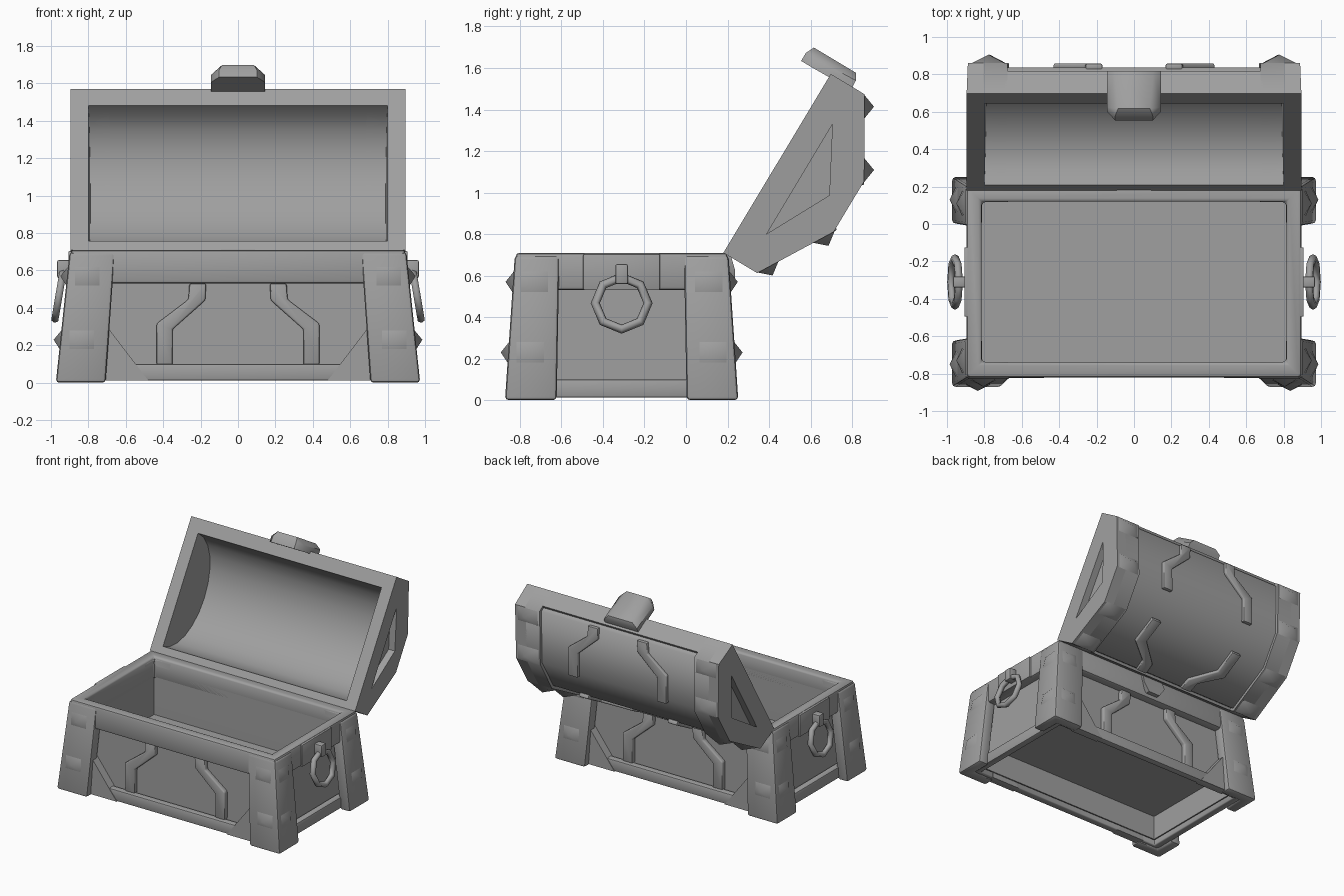
import bpy, bmesh, math
from mathutils import Vector

if "Cube" in bpy.data.objects:
    bpy.data.objects.remove(bpy.data.objects["Cube"])

grey = bpy.data.materials.new("plain_grey")
grey.diffuse_color = (0.35, 0.35, 0.35, 1)
grey.use_nodes = True
grey.node_tree.nodes["Principled BSDF"].inputs["Base Color"].default_value = grey.diffuse_color

YC = -0.31                                   # centre of the base in y


def finish(name, bm, bevel=0.0, angle=42):
    bmesh.ops.recalc_face_normals(bm, faces=bm.faces)
    if bevel:
        sharp = [e for e in bm.edges if len(e.link_faces) == 2 and e.calc_face_angle() > 0.6]
        bmesh.ops.bevel(bm, geom=sharp, offset=bevel, segments=2, profile=0.5,
                        affect='EDGES', clamp_overlap=True)
    for f in bm.faces:
        f.smooth = angle > 0
    for e in bm.edges:
        e.smooth = len(e.link_faces) == 2 and e.calc_face_angle() < math.radians(angle)
    me = bpy.data.meshes.new(name)
    bm.to_mesh(me)
    bm.free()
    me.materials.append(grey)
    ob = bpy.data.objects.new(name, me)
    bpy.context.collection.objects.link(ob)
    return ob


def hull(name, pts, bevel=0.0, angle=42):
    bm = bmesh.new()
    for p in pts:
        bm.verts.new(p)
    bmesh.ops.convex_hull(bm, input=bm.verts)
    bmesh.ops.dissolve_limit(bm, angle_limit=0.02, verts=bm.verts, edges=bm.edges)
    return finish(name, bm, bevel, angle)


def prism(name, poly, w0, w1, fn, bevel=0.0, angle=42):
    """Outline (u, v) swept from w0 to w1; fn maps (u, v, w) to space."""
    bm = bmesh.new()
    a = [bm.verts.new(fn(u, v, w0)) for u, v in poly]
    b = [bm.verts.new(fn(u, v, w1)) for u, v in poly]
    bm.faces.new(a)
    bm.faces.new(b[::-1])
    for i in range(len(a)):
        j = (i + 1) % len(a)
        bm.faces.new((a[i], b[i], b[j], a[j]))
    return finish(name, bm, bevel, angle)


def box(name, us, vs, ws, fn, bevel=0.0):
    return hull(name, [fn(u, v, w) for u in us for v in vs for w in ws], bevel)


def stud(name, fn, u, v, ru, rv, h):
    # softly shaded pyramid, open at the back
    bm = bmesh.new()
    tip = bm.verts.new(fn(u, v, h))
    base = [bm.verts.new(fn(u + a * ru, v + b * rv, -0.004))
            for a, b in ((-1, -1), (1, -1), (1, 1), (-1, 1))]
    for i in range(4):
        bm.faces.new((base[i], base[(i + 1) % 4], tip))
    finish(name, bm, 0, 100)


# ---- base: tapered half sizes by height
def hx(z): return 0.895 + 0.075 * (0.71 - z) / 0.71
def hy(z): return 0.51 + 0.048 * (0.71 - z) / 0.71


def post_corner(sx, sy):
    def fn(ix, iy, z):          # posts widen a little towards the ground
        k = 1 - z / 0.71
        ix += 0.025 * k * (ix > 0.2)
        iy += 0.035 * k * (iy > 0.2)
        return Vector((sx * (hx(z) - ix), YC + sy * (hy(z) - iy), z))
    return fn


def front(sx, sy):              # tapered: u = x, v = z, w = outward
    return lambda u, v, w: Vector((sx * u, YC + sy * (hy(v) + w), v))


def side(sx, sy=1):             # tapered: u = y, v = z, w = outward
    return lambda u, v, w: Vector((sx * (hx(v) + w), YC + sy * u, v))


def front_upright(sx, sy):
    return lambda u, v, w: Vector((sx * u, YC + sy * (0.51 + w), v))


def side_upright(sx):
    return lambda u, v, w: Vector((sx * (0.895 + w), YC + u, v))


def ring(name, section, bevel=0.0):
    """Section (inset, z) carried round the four upright corners of the base."""
    bm = bmesh.new()
    loops = [[bm.verts.new((sx * (0.895 - i), YC + sy * (0.51 - i), z)) for i, z in section]
             for sx, sy in ((-1, -1), (1, -1), (1, 1), (-1, 1))]
    n = len(section)
    for k in range(4):
        a, b = loops[k], loops[(k + 1) % 4]
        for i in range(n):
            j = (i + 1) % n
            bm.faces.new((a[i], b[i], b[j], a[j]))
    return finish(name, bm, bevel)


ring("top_rim", [(0, 0.53), (0, 0.71), (0.08, 0.71), (0.08, 0.53)], 0.018)
ring("bottom_beam", [(0.0, 0.012), (0.0, 0.1), (0.055, 0.1), (0.055, 0.012)], 0.01)
ring("wall_panels", [(0.065, 0.6), (0.065, 0.05), (0.075, 0.05), (0.08, 0.25), (0.08, 0.6)])
box("chest_floor", (-0.82, 0.82), (YC - 0.435, YC + 0.435), (0.24, 0.25),
    lambda x, y, z: Vector((x, y, z)))

# outline of the bent decorative bar, shared by base and lid
BAR = [(0.26, 0.53), (0.17, 0.53), (0.175, 0.44), (0.35, 0.285),
       (0.35, 0.095), (0.435, 0.095), (0.435, 0.316), (0.265, 0.445)]
POST = [(-0.004, -0.004), (0.237, -0.004), (0.237, 0.085),
        (0.085, 0.085), (0.085, 0.21), (-0.004, 0.21)]

for sx in (-1, 1):
    for sy in (-1, 1):
        prism("corner_post", POST, 0.0, 0.697, post_corner(sx, sy), 0.018)
        prism("corner_brace", [(0.70, 0.30), (0.48, 0.012), (0.73, 0.012)],
              -0.06, 0.004, front_upright(sx, sy))
        prism("wall_bar", BAR, -0.075, -0.03, front_upright(sx, sy), 0.01)
        for z in (0.23, 0.57):
            stud("post_stud", front(sx, sy), 0.835 - 0.03 * (z > 0.5), z, 0.08, 0.06, 0.04)
            stud("post_stud", side(sx, sy), 0.44 - 0.02 * (z > 0.5), z, 0.08, 0.06, 0.04)

# ---- ring handles
for sx in (-1, 1):
    box("handle_plate", (-0.185, 0.185), (0.53, 0.703), (-0.02, 0.012), side_upright(sx), 0.006)
    box("handle_tab", (-0.03, 0.03), (0.56, 0.655), (0, 0.072), side_upright(sx), 0.008)
    bpy.ops.mesh.primitive_torus_add(
        major_segments=8, minor_segments=6, major_radius=0.127, minor_radius=0.022,
        location=(sx * 0.957, YC, 0.467), rotation=(0, sx * math.radians(80.4), 0))
    ob = bpy.context.object
    ob.name = "ring_handle"
    ob.data.materials.append(grey)
    ob.data.shade_smooth()

# small catch at the back edge
hull("back_catch", [Vector((s * w, y, z)) for s in (-1, 1) for w, y, z in
     ((0.09, 0.18, 0.712), (0.09, 0.215, 0.70), (0.1, 0.235, 0.63),
      (0.05, 0.235, 0.56), (0.05, 0.18, 0.56))])


# ---- lid: s runs from hinge to front edge, d is depth away from the mouth
def lid(s, d, x):
    return Vector((x * (1 - 0.04 * d), 0.18 + 0.515 * s + 0.857 * d,
                   0.71 + 0.857 * s - 0.515 * d))


W = 1.005
OUTER = [(0, 0), (0, 0.19), (0.36, 0.404), (W - 0.36, 0.404), (W, 0.19), (W, 0)]
half = [(0, 0), (0, 0.14), (0.02, 0.14), (0.02, 0.173), (0.367, 0.381)]
MIDDLE = half + [(W - s, d) for s, d in reversed(half)]
CAVITY = [(0.478 + 0.423 * math.cos(a), 0.33 * math.sin(a))
          for a in (math.pi * i / 12 for i in range(13))]

prism("lid_barrel", MIDDLE + CAVITY, -0.69, 0.69, lid, 0, 65)


def facet(sx, flip, inset):
    """u = x, v = distance down the sloped facet, w = outward."""
    def fn(u, v, w):
        s = W - inset * 0.6 - 0.857 * v + 0.516 * w
        d = 0.19 - inset * 0.8 + 0.516 * v + 0.857 * w
        return lid(W - s if flip else s, d, sx * u)
    return fn


for sx in (-1, 1):
    prism("lid_rib", OUTER + CAVITY, sx * 0.68, sx * 0.81, lid, 0, 65)
    end = prism("lid_end", OUTER, sx * 0.80, sx * 0.895, lid, 0, 0)
    # triangular recess in the end face
    cut = prism("end_recess_cutter", [(0.185, 0.132), (0.80, 0.132), (0.5, 0.295)],
                sx * 0.84, sx * 1.0, lid, 0, 0)
    cut.hide_render = True
    cut.hide_viewport = True
    mod = end.modifiers.new("recess", 'BOOLEAN')
    mod.operation = 'DIFFERENCE'
    mod.solver = 'EXACT'
    mod.object = cut
    for flip in (False, True):
        prism("lid_bar", [(u, 0.53 - v) for u, v in BAR], -0.01, 0.022,
              facet(sx, flip, 0.025), 0.008)
        for t in (0.06, 0.365):
            stud("lid_stud", facet(sx, flip, 0), 0.785, t, 0.095, 0.06, 0.045)

# ---- latch on the front edge of the lid
hull("latch", [lid(s, d, x * k) for k in (-1, 1) for s, d, x in
     ((0.985, -0.155, 0.10), (0.985, -0.10, 0.145), (0.99, 0.122, 0.145),
      (1.03, -0.155, 0.10), (1.03, -0.10, 0.145), (1.04, 0.12, 0.145),
      (1.072, -0.135, 0.085), (1.072, 0.10, 0.105))])
